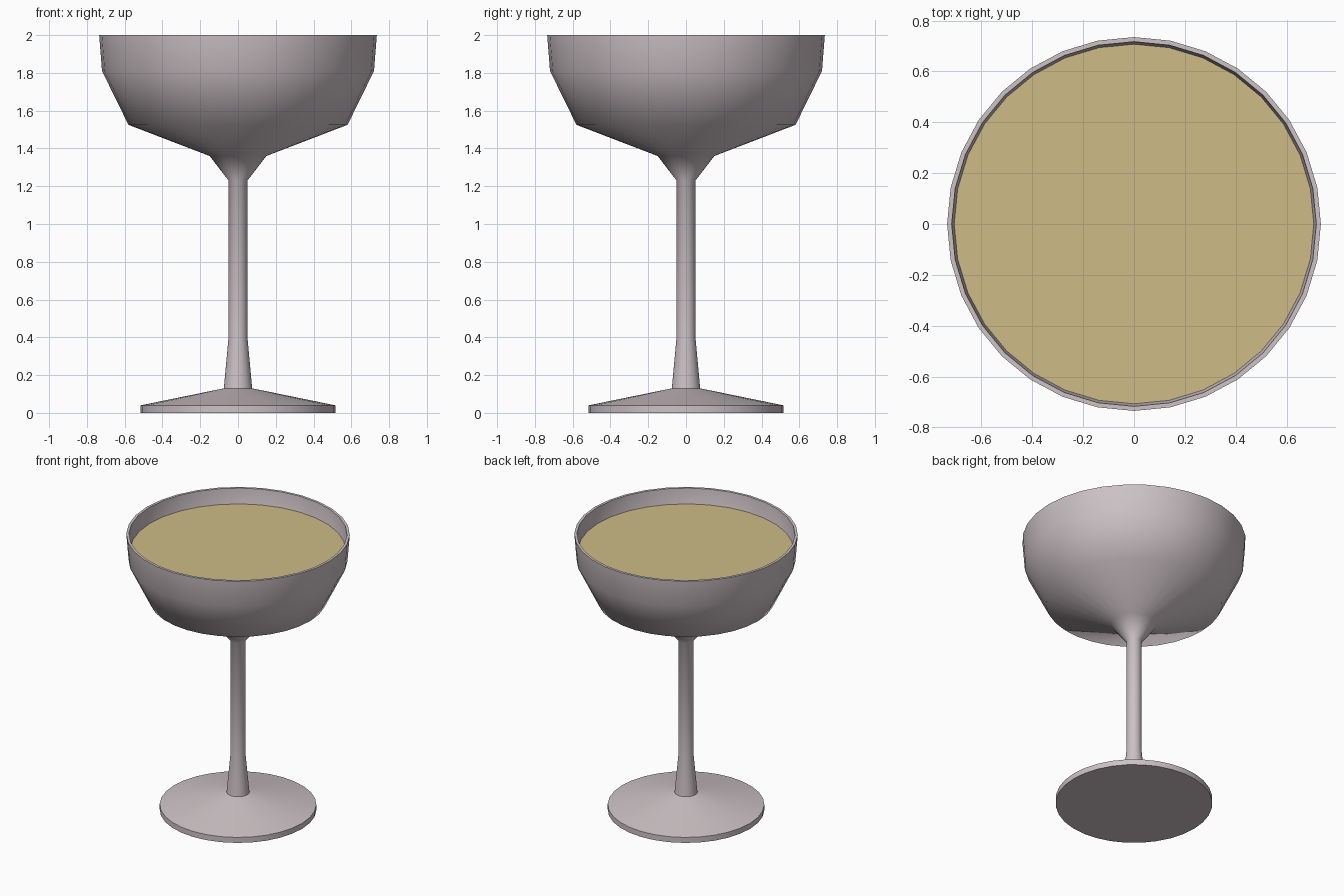
import bpy
import bmesh
import math

SIDES = 32

if "Cube" in bpy.data.objects:
    bpy.data.objects.remove(bpy.data.objects["Cube"], do_unlink=True)


def make_material(name, colour):
    mat = bpy.data.materials.new(name)
    mat.use_nodes = True
    mat.diffuse_color = (*colour, 1)
    mat.node_tree.nodes["Principled BSDF"].inputs["Base Color"].default_value = (*colour, 1)
    return mat


def lathe(name, profile, mat):
    """Turn a list of (radius, height) points around the z axis."""
    bm = bmesh.new()
    verts = [bm.verts.new((r, 0, z)) for r, z in profile]
    edges = [bm.edges.new(pair) for pair in zip(verts, verts[1:])]
    bmesh.ops.spin(bm, geom=verts + edges, cent=(0, 0, 0), axis=(0, 0, 1),
                   angle=math.tau, steps=SIDES)
    bmesh.ops.remove_doubles(bm, verts=bm.verts, dist=0.0005)
    bmesh.ops.recalc_face_normals(bm, faces=bm.faces)
    mesh = bpy.data.meshes.new(name)
    bm.to_mesh(mesh)
    bm.free()
    mesh.materials.append(mat)
    obj = bpy.data.objects.new(name, mesh)
    bpy.context.collection.objects.link(obj)
    bpy.ops.object.select_all(action="DESELECT")
    obj.select_set(True)
    bpy.context.view_layer.objects.active = obj
    bpy.ops.object.shade_smooth_by_angle(angle=math.radians(60))
    return obj


glass = make_material("pale pinkish grey glass", (0.61, 0.54, 0.56))
wine = make_material("pale gold drink", (0.61, 0.50, 0.24))

# Round foot with a thin rim and a sloping top
lathe("foot", [(0, 0), (0.515, 0), (0.515, 0.04), (0.075, 0.13)], glass)

# Stem flowing into the bowl, over the lip and down the inside
outside = [(0.075, 0.13), (0.05, 0.4), (0.05, 1.23), (0.15, 1.36),
           (0.58, 1.525), (0.72, 1.81), (0.735, 2.0)]
inside = [(0.717, 2.0), (0.7, 1.81), (0.56, 1.545), (0.14, 1.385), (0, 1.375)]
lathe("stem_and_bowl", outside + inside, glass)

# Drink filling the bowl to just below the lip
lathe("drink", [(0, 1.89), (0.707, 1.89), (0.695, 1.815),
                (0.553, 1.55), (0.135, 1.392), (0, 1.382)], wine)
